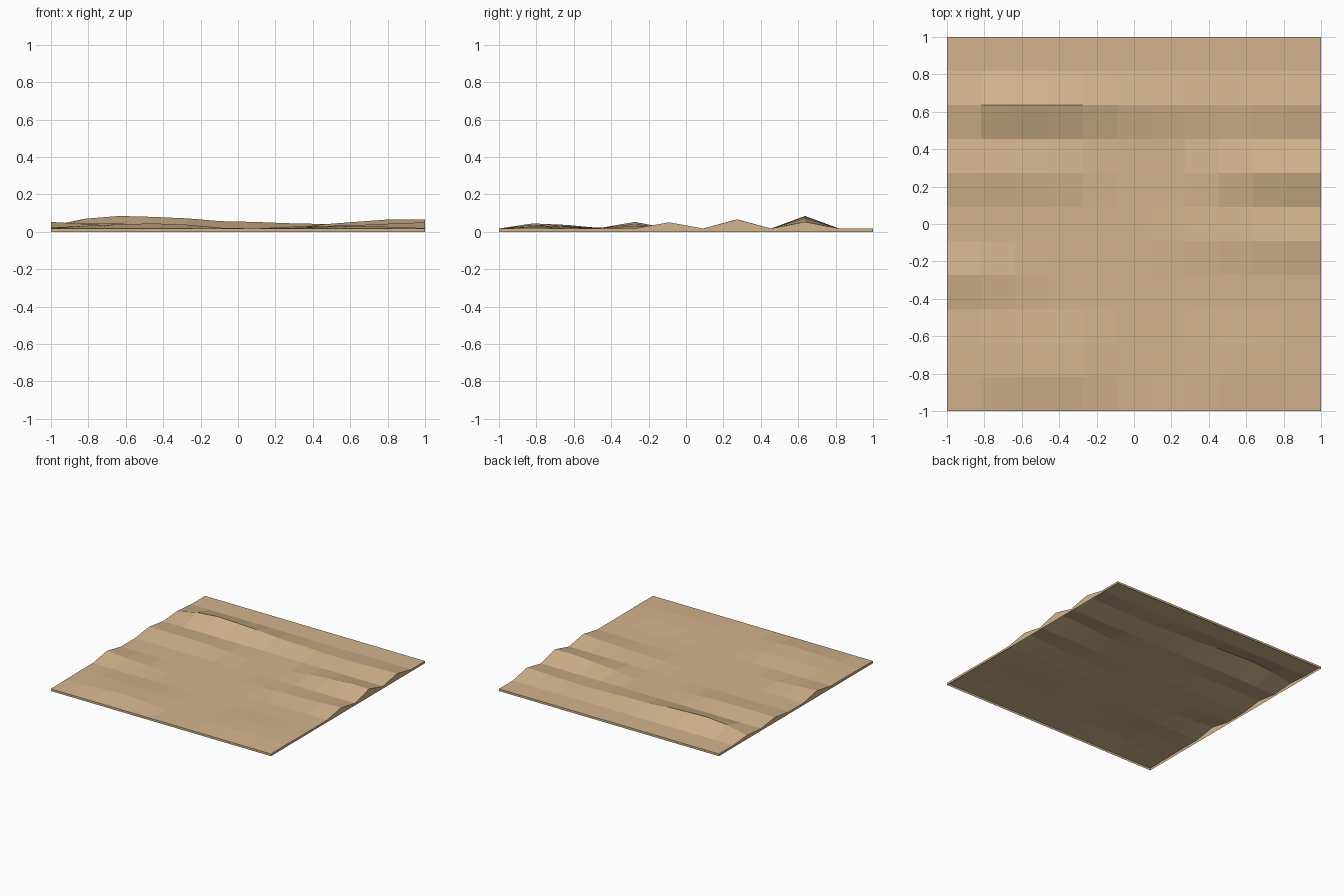
import bpy, bmesh

if "Cube" in bpy.data.objects:
    bpy.data.objects.remove(bpy.data.objects["Cube"])

N = 11            # cells per side
BASE = 0.018      # height of the flat sand

# Sand ripples: row number from the front -> extra height (in thousandths) along x
ripples = {
    1: [3, 14, 22, 27, 20, 4, 0, 3, 9, 11, 9, 2],
    2: [5, 14, 19, 19, 13, 3, 0, 1, 8, 10, 6, 0],
    3: [4, 4, 2, 0, 0, 0, 0, 0, 0, 0, 0, 0],
    4: [35, 24, 14, 0, 0, 0, 0, 0, 0, 0, 0, 0],
    5: [0, 0, 0, 0, 0, 0, 0, 9, 13, 18, 26, 33],
    7: [24, 26, 26, 22, 12, 0, 0, 0, 22, 36, 49, 48],
    9: [14, 52, 67, 62, 54, 39, 35, 28, 24, 26, 31, 36],
}

sand = bpy.data.materials.new("sand tan")
sand.diffuse_color = (0.645, 0.456, 0.262, 1)
sand.use_nodes = True
sand.node_tree.nodes["Principled BSDF"].inputs["Base Color"].default_value = sand.diffuse_color

# Rippled top surface
bm = bmesh.new()
grid = []
for j in range(N + 1):
    heights = ripples.get(j, [0] * (N + 1))
    grid.append([bm.verts.new((2 * i / N - 1, 2 * j / N - 1, BASE + heights[i] / 1000))
                 for i in range(N + 1)])
for j in range(N):
    for i in range(N):
        bm.faces.new((grid[j][i], grid[j][i + 1], grid[j + 1][i + 1], grid[j + 1][i]))

# Side skirt dropped to the ground, underside left open
rim = [e for e in bm.edges if e.is_boundary]
new = bmesh.ops.extrude_edge_only(bm, edges=rim)["geom"]
for v in new:
    if isinstance(v, bmesh.types.BMVert):
        v.co.z = 0
bmesh.ops.recalc_face_normals(bm, faces=bm.faces)
bm.normal_update()
if sum(f.normal.z for f in bm.faces) < 0:
    bmesh.ops.reverse_faces(bm, faces=bm.faces)

mesh = bpy.data.meshes.new("sand_tile")
bm.to_mesh(mesh)
bm.free()
mesh.materials.append(sand)
tile = bpy.data.objects.new("sand_tile", mesh)
bpy.context.collection.objects.link(tile)
